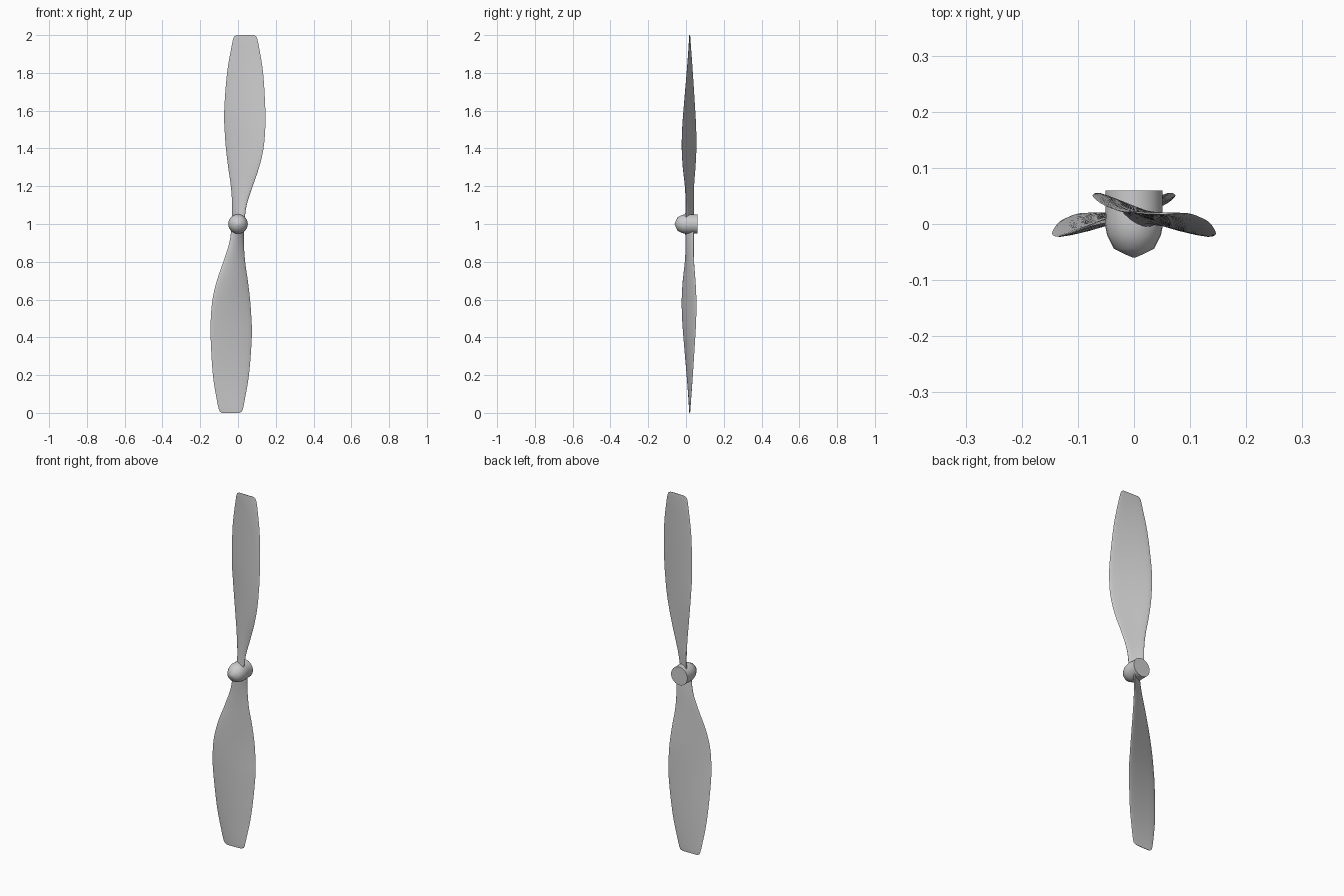
import bpy, bmesh, math
from mathutils import Matrix

if "Cube" in bpy.data.objects:
    bpy.data.objects.remove(bpy.data.objects["Cube"])

# Blade stations: height, left x, right x, left-edge y, right-edge y, thickness
STATIONS = [
    (1.00, -0.032, 0.032, 0.040, 0.000, 0.026),
    (1.10, -0.031, 0.046, 0.040, 0.003, 0.020),
    (1.20, -0.038, 0.078, 0.042, -0.004, 0.016),
    (1.30, -0.052, 0.112, 0.050, -0.016, 0.015),
    (1.40, -0.064, 0.135, 0.055, -0.022, 0.014),
    (1.50, -0.071, 0.144, 0.054, -0.020, 0.013),
    (1.60, -0.073, 0.145, 0.049, -0.013, 0.012),
    (1.80, -0.058, 0.133, 0.036, 0.004, 0.009),
    (1.95, -0.032, 0.109, 0.025, 0.016, 0.006),
]
TIP = [
    (1.98, -0.026, 0.102, 0.023, 0.018, 0.005),
    (1.993, -0.020, 0.096, 0.022, 0.019, 0.004),
    (2.00, -0.008, 0.085, 0.021, 0.019, 0.003),
]


def smooth_rows(rows, steps):
    """Catmull-Rom interpolation through the station rows."""
    out = []
    for i in range(len(rows) - 1):
        a, b = rows[max(i - 1, 0)], rows[i]
        c, d = rows[i + 1], rows[min(i + 2, len(rows) - 1)]
        for s in range(steps):
            t = s / steps
            out.append([0.5 * (2 * q + (r - p) * t + (2 * p - 5 * q + 4 * r - w) * t * t
                               + (3 * q - p - 3 * r + w) * t ** 3)
                        for p, q, r, w in zip(a, b, c, d)])
    return out + [rows[-1]]


def finish(bm, name):
    bmesh.ops.recalc_face_normals(bm, faces=bm.faces)
    mesh = bpy.data.meshes.new(name)
    bm.to_mesh(mesh)
    bm.free()
    obj = bpy.data.objects.new(name, mesh)
    bpy.context.collection.objects.link(obj)
    bpy.context.view_layer.objects.active = obj
    obj.select_set(True)
    bpy.ops.object.shade_smooth_by_angle(angle=math.radians(40))
    obj.select_set(False)
    return obj


def loft(bm, rings):
    loops = [[bm.verts.new(p) for p in ring] for ring in rings]
    n = len(loops[0])
    for a, b in zip(loops, loops[1:]):
        for i in range(n):
            j = (i + 1) % n
            bm.faces.new((a[i], a[j], b[j], b[i]))
    bm.faces.new(loops[0])
    bm.faces.new(loops[-1])


def section(z, xl, xr, yl, yr, thick, n=20):
    """Thin, slightly cambered foil between the two edges."""
    ring = []
    for k in range(n):
        a = math.tau * k / n
        u = 0.5 - 0.5 * math.cos(a)
        camber = -0.35 * thick * (1 - (2 * u - 1) ** 2)
        y = yl + (yr - yl) * u + camber + 0.5 * thick * math.sin(a)
        ring.append((xl + (xr - xl) * u, y, z))
    return ring


# Twisted blades: the lower one is the upper one turned half way about the hub
flip = Matrix.Translation((0, 0, 1)) @ Matrix.Rotation(math.pi, 4, 'Y') @ Matrix.Translation((0, 0, -1))
for name, turned in (("upper_blade", False), ("lower_blade", True)):
    bm = bmesh.new()
    loft(bm, [section(*row) for row in smooth_rows(STATIONS, 4) + TIP])
    if turned:
        bm.transform(flip)
    finish(bm, name)

# Hub: straight barrel at the back, blunt nose at the front
PROFILE = [(0.051, 0.06), (0.051, 0.022), (0.052, 0.0), (0.048, -0.02), (0.036, -0.044),
           (0.018, -0.053), (0.002, -0.06)]
bm = bmesh.new()
loft(bm, [[(r * math.cos(math.tau * k / 24), y, 1 + r * math.sin(math.tau * k / 24))
           for k in range(24)] for r, y in PROFILE])
finish(bm, "hub")
